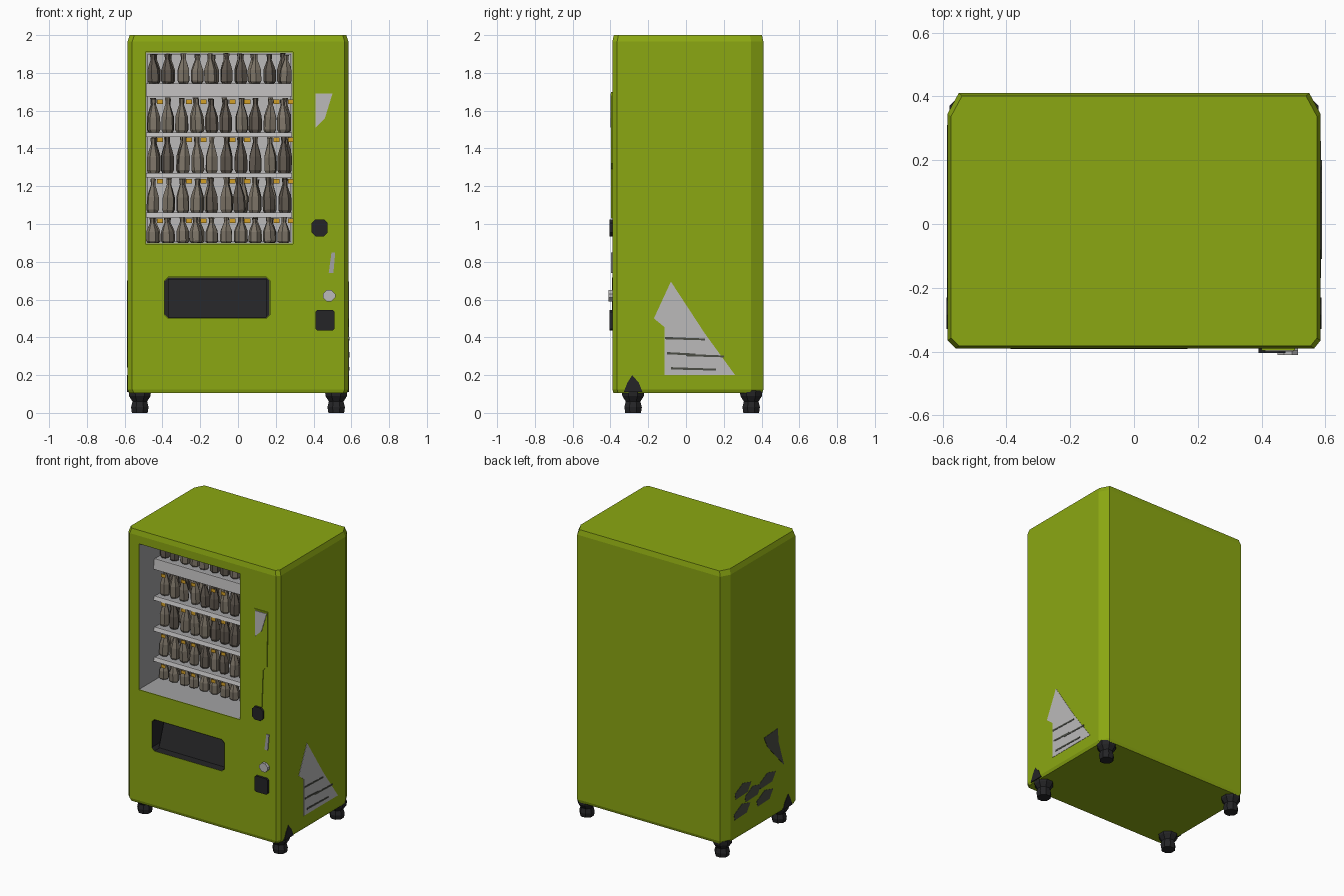
import bpy, bmesh, math, random

if "Cube" in bpy.data.objects:
    bpy.data.objects.remove(bpy.data.objects["Cube"])
random.seed(4)


def mat(name, r, g, b):
    m = bpy.data.materials.new(name)
    m.diffuse_color = (r, g, b, 1)
    m.use_nodes = True
    m.node_tree.nodes["Principled BSDF"].inputs["Base Color"].default_value = m.diffuse_color
    return m


GREEN = mat("lime green", 0.26, 0.39, 0.006)
BLACK = mat("black plastic", 0.018, 0.018, 0.02)
GREY = mat("cabinet grey", 0.36, 0.36, 0.37)
PALE = mat("pale grey", 0.5, 0.49, 0.49)
TAUPE = mat("bottle taupe", 0.21, 0.18, 0.14)
DARKTAUPE = mat("bottle dark taupe", 0.12, 0.10, 0.08)
YELLOW = mat("tag yellow", 0.65, 0.35, 0.02)
DARKGREY = mat("vent dark grey", 0.07, 0.075, 0.06)


def link(name, bm, m):
    me = bpy.data.meshes.new(name)
    bmesh.ops.recalc_face_normals(bm, faces=bm.faces)
    bm.to_mesh(me)
    bm.free()
    me.materials.append(m)
    ob = bpy.data.objects.new(name, me)
    bpy.context.collection.objects.link(ob)
    return ob


def loft(name, rings, m):
    """Solid skinned through rings with equal point counts."""
    bm = bmesh.new()
    vs = [[bm.verts.new(p) for p in r] for r in rings]
    n = len(vs[0])
    for a, b in zip(vs, vs[1:]):
        for i in range(n):
            bm.faces.new((a[i], a[(i + 1) % n], b[(i + 1) % n], b[i]))
    bm.faces.new(vs[0][::-1])
    bm.faces.new(vs[-1])
    return link(name, bm, m)


def box(name, x0, x1, y0, y1, z0, z1, m):
    return loft(name, [[(x0, y0, z), (x1, y0, z), (x1, y1, z), (x0, y1, z)] for z in (z0, z1)], m)


def front_plate(name, pts, y0, y1, m):
    return loft(name, [[(x, y, z) for x, z in pts] for y in (y0, y1)], m)


def side_plate(name, pts, x0, x1, m):
    return loft(name, [[(x, y, z) for y, z in pts] for x in (x0, x1)], m)


def turned(name, profile, n, m, c=(0, 0)):
    return loft(name, [[(c[0] + r * math.cos(2 * math.pi * (i + .5) / n),
                         c[1] + r * math.sin(2 * math.pi * (i + .5) / n), z)
                        for i in range(n)] for r, z in profile], m)


def liner(name, pts, y0, y1, m):
    """Open-fronted recess lining."""
    ob = front_plate(name, pts, y0, y1, m)
    bm = bmesh.new()
    bm.from_mesh(ob.data)
    front = min(bm.faces, key=lambda f: f.calc_center_median().y)
    bmesh.ops.delete(bm, geom=[front], context='FACES_ONLY')
    bmesh.ops.reverse_faces(bm, faces=bm.faces)
    bm.to_mesh(ob.data)
    bm.free()
    return ob


def rect(x0, x1, z0, z1, c=0.0):
    if not c:
        return [(x0, z0), (x1, z0), (x1, z1), (x0, z1)]
    return [(x0 + c, z0), (x1 - c, z0), (x1, z0 + c), (x1, z1 - c),
            (x1 - c, z1), (x0 + c, z1), (x0, z1 - c), (x0, z0 + c)]


# Cabinet with chamfered corners
plan = [(-.56, -.39), (.565, -.39), (.585, -.365), (.585, .345),
        (.55, .41), (-.55, .41), (-.585, .345), (-.585, -.365)]
body = loft("cabinet", [[(x * s, y * s, z) for x, y in plan]
                        for s, z in ((.985, .105), (1, .125), (1, 1.965), (.98, 2.0))], GREEN)

# Display and dispenser recesses
WIN = (-.49, .29, .895, 1.91)
DIS = (-.39, .17, .5, .72)
E = .002
for pts, depth in ((rect(*WIN), .06), (rect(*DIS, .02), -.24)):
    cutter = front_plate("cutter", pts, -.6, depth, GREEN)
    cutter.hide_render = True
    mod = body.modifiers.new("recess", 'BOOLEAN')
    mod.object = cutter
    mod.operation = 'DIFFERENCE'
    mod.solver = 'EXACT'
    bpy.context.view_layer.objects.active = body
    bpy.ops.object.modifier_apply(modifier=mod.name)
    bpy.data.objects.remove(cutter)

liner("display_lining", rect(WIN[0] + E, WIN[1] - E, WIN[2] + E, WIN[3] - E), -.388, .055, GREY)
liner("dispenser_lining", rect(DIS[0] + E, DIS[1] - E, DIS[2] + E, DIS[3] - E, .02), -.392, -.245, BLACK)
box("display_back", WIN[0] + .01, WIN[1] - .01, .04, .05, WIN[2] + .01, WIN[3] - .01, PALE)

# Tilted dispenser flap
side_plate("dispenser_flap", [(-.34, .505), (-.33, .505), (-.26, .71), (-.27, .71)], -.37, .15, BLACK)

# Shelves, price tags and bottles
rows = [(.9, .14), (1.06, .19), (1.27, .2), (1.485, .185), (1.745, .16)]
bottles = []
for k, m in enumerate((TAUPE, DARKTAUPE)):
    b = turned("bottle_%d" % k, [(.026, 0), (.034, .08), (.033, .45), (.024, .62),
                                 (.012, .82), (.015, 1)], 6, m)
    bottles.append(b.data)
    bpy.data.objects.remove(b)
for r, (z, h) in enumerate(rows):
    if r:
        box("shelf_%d" % r, WIN[0] + .004, WIN[1] - .004, -.22, .04, z - .015, z - .003, GREY)
        drop = .07 if r == 4 else .025
        side_plate("shelf_lip_%d" % r, [(-.235, z - drop), (-.225, z - drop), (-.215, z), (-.225, z)],
                   WIN[0] + .004, WIN[1] - .004, PALE)
    for i in range(10):
        x = -.447 + i * .077
        for d, y in enumerate((-.165, -.06)):
            me = bottles[0 if random.random() < .7 else 1]
            ob = bpy.data.objects.new("bottle", me)
            ob.location = (x + random.uniform(-.006, .006), y, z)
            ob.rotation_euler = (0, random.uniform(-.06, .06), random.uniform(0, 3))
            ob.scale = (1, 1, h * random.uniform(.93, 1))
            bpy.context.collection.objects.link(ob)
        if r < 4 and i % 3 != 1:
            box("price_tag", x + .018, x + .05, -.232, -.228, z + h - .035, z + h - .012, YELLOW)

# Control column: raised panel, display plate, coin slot, coin return
front_plate("control_panel", [(.40, 1.03), (.46, 1.03), (.47, 1.29), (.5, 1.32), (.505, 1.7), (.40, 1.7)],
            -.396, -.385, GREEN)
front_plate("control_display", [(.41, 1.51), (.46, 1.56), (.5, 1.69), (.41, 1.69)], -.4, -.392, PALE)
front_plate("coin_slot", rect(.39, .475, .935, 1.025, .02), -.405, -.385, BLACK)
front_plate("coin_return", rect(.41, .51, .435, .545, .01), -.405, -.385, BLACK)
front_plate("lock_plate", rect(.45, .515, .59, .65, .02), -.41, -.385, PALE)
front_plate("note_slot", [(.48, .74), (.505, .74), (.515, .85), (.495, .85)], -.396, -.385, GREY)

# Right vent panel with slits
side_plate("right_vent", [(-.08, .695), (-.17, .5), (-.115, .455), (-.115, .2), (.26, .2), (.1, .42)],
           .58, .587, PALE)
for y0, y1, z in ((-.11, .1, .39), (-.1, .05, .31), (0, .2, .3), (-.08, .16, .23)):
    side_plate("vent_slit", [(y0, z), (y1, z - .006), (y1, z + .004), (y0, z + .012)], .585, .589, DARKGREY)

# Left vent remnants
side_plate("left_vent", [(-.02, .69), (-.17, .7), (-.18, .6), (-.24, .42), (-.06, .61)], -.587, -.58, DARKGREY)
for y, z in ((.21, .42), (-.06, .39), (.22, .28), (-.03, .28), (.1, .36)):
    side_plate("left_vent_slot", [(y - .09, z + .02), (y - .05, z - .035), (y + .08, z - .04),
                                  (y + .09, z), (y, z + .045)], -.587, -.58, DARKGREY)

# Feet
for sx in (-1, 1):
    for y in (-.28, .345):
        turned("foot", [(.045, 0), (.05, .03), (.042, .06), (.062, .09), (.064, .118)], 8, BLACK, (sx * .52, y))
    side_plate("foot_bracket", [(-.33, .11), (-.23, .11), (-.25, .16), (-.285, .2), (-.31, .16)],
               sx * .58, sx * .588, BLACK)
